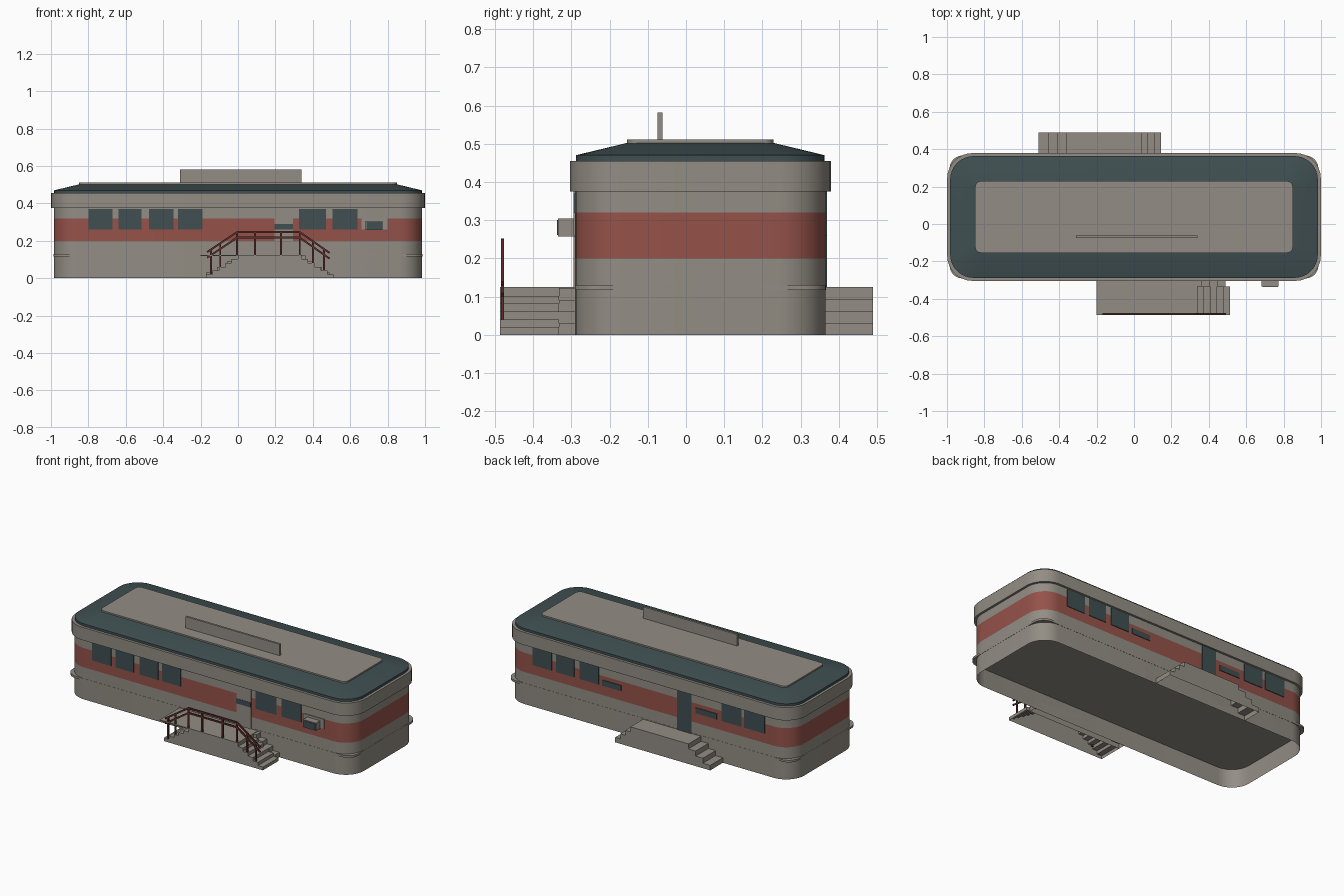
import bpy, bmesh, math
from mathutils import Vector

if "Cube" in bpy.data.objects:
    bpy.data.objects.remove(bpy.data.objects["Cube"])


def mat(name, rgb):
    m = bpy.data.materials.new(name)
    m.diffuse_color = (*rgb, 1)
    m.use_nodes = True
    m.node_tree.nodes["Principled BSDF"].inputs["Base Color"].default_value = m.diffuse_color
    return m


GREY = mat("warm grey", (0.29, 0.265, 0.23))
RED = mat("stripe red", (0.30, 0.085, 0.068))
TEAL = mat("dark teal", (0.050, 0.078, 0.083))
RAIL = mat("rail dark red", (0.105, 0.028, 0.025))

X, Y0, Y1 = 0.985, -0.29, 0.365   # body footprint


def finish(name, bm, mats, smooth=False):
    bmesh.ops.recalc_face_normals(bm, faces=bm.faces)
    me = bpy.data.meshes.new(name)
    bm.to_mesh(me)
    bm.free()
    for m in mats:
        me.materials.append(m)
    ob = bpy.data.objects.new(name, me)
    bpy.context.collection.objects.link(ob)
    if smooth:
        bpy.ops.object.select_all(action='DESELECT')
        ob.select_set(True)
        bpy.context.view_layer.objects.active = ob
        bpy.ops.object.shade_smooth_by_angle(angle=math.radians(25))
    return ob


def ring(z, inset, r, n=8):
    """Rounded rectangle following the body footprint."""
    pts = []
    xs, ya, yb = X - inset, Y0 + inset, Y1 - inset
    corners = [(xs - r, yb - r), (-xs + r, yb - r), (-xs + r, ya + r), (xs - r, ya + r)]
    for k, (cx, cy) in enumerate(corners):
        for i in range(n + 1):
            a = math.pi / 2 * (k + i / n)
            pts.append((cx + r * math.cos(a), cy + r * math.sin(a), z))
    return pts


def loft(name, rings, mats, bottom=False, top=False, closed=False, rule=None):
    bm = bmesh.new()
    loops = [[bm.verts.new(p) for p in ring(*s)] for s in rings]
    pairs = list(zip(loops, loops[1:]))
    if closed:
        pairs.append((loops[-1], loops[0]))
    for a, b in pairs:
        for i in range(len(a)):
            j = (i + 1) % len(a)
            bm.faces.new((a[i], a[j], b[j], b[i]))
    if bottom:
        bm.faces.new(loops[0])
    if top:
        bm.faces.new(loops[-1])
    if rule:
        for f in bm.faces:
            f.material_index = rule(f.calc_center_median())
    return finish(name, bm, mats, True)


def box(name, x0, x1, y0, y1, z0, z1, m):
    bm = bmesh.new()
    bmesh.ops.create_cube(bm, size=1)
    for v in bm.verts:
        v.co = Vector(((x0 + x1) / 2 + v.co.x * (x1 - x0),
                       (y0 + y1) / 2 + v.co.y * (y1 - y0),
                       (z0 + z1) / 2 + v.co.z * (z1 - z0)))
    return finish(name, bm, [m])


def stairs(name, xa, xb, xc, xd, y0, y1, h, n):
    """Platform with steps on both ends, open underneath."""
    def flight(lo, hi):
        pts = []
        for i in range(n):
            x = lo + (hi - lo) * i / (n - 1)
            pts += [(x, h * i / n), (x, h * (i + 1) / n)]
        return pts
    prof = flight(xa, xb) + flight(xd, xc)[::-1]
    bm = bmesh.new()
    f = [bm.verts.new((x, y0, z)) for x, z in prof]
    b = [bm.verts.new((x, y1, z)) for x, z in prof]
    for i in range(len(prof) - 1):
        bm.faces.new((f[i], f[i + 1], b[i + 1], b[i]))
    bm.faces.new(f)
    bm.faces.new(b)
    return finish(name, bm, [GREY])


def beam(name, a, b, w=0.010):
    """Square bar between two points given as (x, z) in the railing plane."""
    y = -0.480
    (ax, az), (bx, bz) = a, b
    d = Vector((bx - ax, 0, bz - az)).normalized()
    s = Vector((-d.z, 0, d.x)) * w / 2
    bm = bmesh.new()
    ends = []
    for p in (Vector((ax, y, az)), Vector((bx, y, bz))):
        ends.append([bm.verts.new(p + s * u + Vector((0, v * 0.004, 0)))
                     for u, v in ((-1, -1), (1, -1), (1, 1), (-1, 1))])
    for i in range(4):
        j = (i + 1) % 4
        bm.faces.new((ends[0][i], ends[0][j], ends[1][j], ends[1][i]))
    bm.faces.new(ends[0])
    bm.faces.new(ends[1])
    return finish(name, bm, [RAIL])


# walls with painted stripe, open at the bottom
R = 0.125
loft("walls", [(z, 0, R) for z in (0, 0.20, 0.32, 0.455)], [GREY, RED],
     rule=lambda c: 1 if 0.2 < c.z < 0.32 else 0)
# floor plate whose squarer corners poke through the walls
loft("floor", [(0.117, -0.001, 0.07), (0.130, -0.001, 0.07)], [GREY], True, True)
# cornice band, hipped roof, roof deck and sign board
loft("cornice", [(0.375, 0.004, R), (0.375, -0.014, R + 0.01),
                 (0.455, -0.014, R + 0.01), (0.455, 0.004, R)], [GREY], closed=True)
loft("roof", [(0.45, 0.002, R), (0.470, 0.002, R), (0.508, 0.16, 0.03)], [TEAL], top=True)
loft("roof_deck", [(0.501, 0.136, 0.03), (0.511, 0.136, 0.03)], [GREY], True, True)
box("roof_sign_board", -0.31, 0.34, -0.075, -0.062, 0.505, 0.582, GREY)


# windows and doors: the back repeats the front turned half a circle
def plate(name, side, x0, x1, z0, z1, m, t=0.004):
    if side < 0:
        box(name, x0, x1, Y0 - t, Y0 + 0.001, z0, z1, m)
    else:
        box(name, -x1, -x0, Y1 - 0.001, Y1 + t, z0, z1, m)


full = [(-0.80, -0.67), (-0.64, -0.515), (-0.475, -0.345), (0.505, 0.64)]
for side, tag in ((-1, "front"), (1, "back")):
    for i, (a, b) in enumerate(full):
        plate(f"{tag}_window_{i + 1}", side, a, b, 0.26, 0.37, TEAL)
plate("front_window_5", -1, -0.32, -0.19, 0.26, 0.37, TEAL)
plate("front_window_6", -1, 0.325, 0.47, 0.26, 0.37, TEAL)
plate("back_window_5", 1, 0.66, 0.80, 0.26, 0.37, TEAL)
plate("back_low_window_1", 1, -0.32, -0.19, 0.26, 0.295, TEAL)
plate("back_low_window_2", 1, 0.325, 0.47, 0.26, 0.295, TEAL)
plate("front_door", -1, 0.195, 0.295, 0.125, 0.375, GREY)
plate("front_door_panel", -1, 0.195, 0.295, 0.26, 0.29, TEAL, 0.006)
plate("back_door", 1, 0.195, 0.295, 0.125, 0.375, TEAL)

# wall cooling unit on a blank panel
plate("blank_panel", -1, 0.66, 0.80, 0.26, 0.32, GREY)
box("cooling_unit", 0.683, 0.773, -0.335, Y0, 0.257, 0.305, GREY)
box("cooling_unit_grille", 0.687, 0.769, -0.338, -0.334, 0.261, 0.301, TEAL)

# entrance stairs
stairs("front_stairs", -0.17, 0.0, 0.34, 0.513, -0.487, -0.333, 0.122, 6)
stairs("front_inner_stairs", -0.17, 0.0, 0.36, 0.488, -0.333, Y0, 0.122, 4)
box("front_landing", -0.20, 0.34, -0.487, Y0, 0.120, 0.125, GREY)
stairs("back_stairs", -0.51, -0.36, 0.04, 0.145, Y1, 0.49, 0.125, 4)

# front railing: two rails following the stairs, with posts
top_line = [(-0.165, 0.140), (-0.005, 0.247), (0.33, 0.247), (0.49, 0.135)]
for drop, tag in ((0, "top"), (0.03, "lower")):
    for i in range(3):
        (ax, az), (bx, bz) = top_line[i], top_line[i + 1]
        beam(f"{tag}_rail_{i + 1}", (ax, az - drop), (bx, bz - drop))
posts = [(-0.145, 0.02, 0.15), (-0.095, 0.05, 0.185), (-0.005, 0.12, 0.25),
         (0.09, 0.12, 0.247), (0.23, 0.12, 0.247), (0.33, 0.12, 0.25),
         (0.40, 0.08, 0.195), (0.46, 0.04, 0.155)]
for i, (x, z0, z1) in enumerate(posts):
    beam(f"rail_post_{i + 1}", (x, z0), (x, z1))
